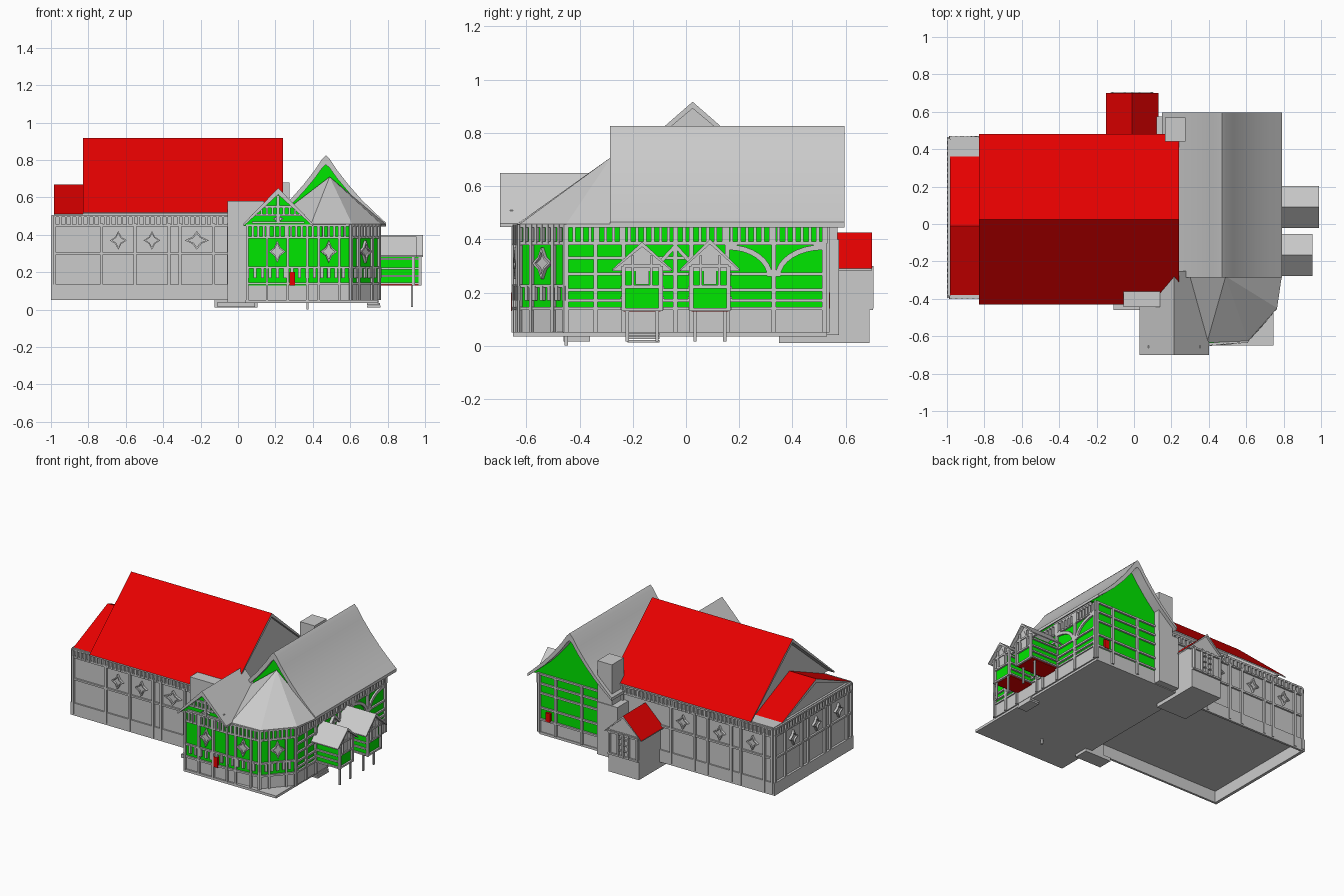
import bpy, bmesh, math
from mathutils import Vector

old = bpy.data.objects.get("Cube")
if old:
    bpy.data.objects.remove(old, do_unlink=True)

GREY, GREEN, RED = range(3)
materials = []
for label, rgb in (("plain grey", (.6, .6, .6)), ("wall green", (0, .8, 0)),
                   ("roof red", (.87, 0, 0))):
    m = bpy.data.materials.new(label)
    m.use_nodes = True
    m.diffuse_color = (*rgb, 1)
    m.node_tree.nodes["Principled BSDF"].inputs["Base Color"].default_value = (*rgb, 1)
    materials.append(m)


def prism(bm, points, vec, mat=GREY):
    """Extrude a flat outline along a vector."""
    near = [bm.verts.new(p) for p in points]
    far = [bm.verts.new(Vector(p) + Vector(vec)) for p in points]
    faces = [bm.faces.new(near), bm.faces.new(far[::-1])]
    for i in range(len(near)):
        j = (i + 1) % len(near)
        faces.append(bm.faces.new((near[i], far[i], far[j], near[j])))
    for f in faces:
        f.material_index = mat


def finish(name, bm):
    bmesh.ops.recalc_face_normals(bm, faces=bm.faces)
    mesh = bpy.data.meshes.new(name)
    for m in materials:
        mesh.materials.append(m)
    bm.to_mesh(mesh)
    bm.free()
    obj = bpy.data.objects.new(name, mesh)
    bpy.context.collection.objects.link(obj)
    return obj


def block(name, outline, z0, z1, mat=GREY):
    bm = bmesh.new()
    prism(bm, [(x, y, z0) for x, y in outline], (0, 0, z1 - z0), mat)
    return finish(name, bm)


def box(name, x0, x1, y0, y1, z0, z1, mat=GREY):
    return block(name, [(x0, y0), (x1, y0), (x1, y1), (x0, y1)], z0, z1, mat)


def roof(name, axis, centre, lo, hi, half, mat=GREY, thick=.025, gables=()):
    """Double-pitched roof from a half profile, thinner at the eaves, with gable walls."""
    def place(o, along, z):
        return (along, centre + o, z) if axis == "x" else (centre + o, along, z)

    def run(length):
        return (length, 0, 0) if axis == "x" else (0, length, 0)
    width = half[-1][0]
    top = [(-o, z) for o, z in half[:0:-1]] + list(half)
    under = [(o, z - thick * (1 - .6 * abs(o) / width)) for o, z in top]
    bm = bmesh.new()
    prism(bm, [place(o, lo, z) for o, z in top + under[::-1]], run(hi - lo), mat)
    bmesh.ops.recalc_face_normals(bm, faces=bm.faces)
    for f in bm.faces:  # soffits and verges stay plain
        if f.normal.z < .1:
            f.material_index = GREY
    shell = finish(name, bm)
    for at, colour in gables:
        bm = bmesh.new()
        prism(bm, [place(o, at, z) for o, z in under], run(.015), colour)
        finish(name + "_gable", bm)
    return shell


class Timber:
    """Timber framing laid on an upright wall plane."""
    def __init__(self, name, origin, direction):
        self.name, self.bm = name, bmesh.new()
        self.o = Vector((*origin, 0))
        self.u = Vector((*direction, 0)).normalized()
        self.n = Vector((self.u.y, -self.u.x, 0))

    def shape(self, pts, depth=.012, mat=GREY):
        prism(self.bm, [self.o + self.u * s + Vector((0, 0, z)) for s, z in pts],
              self.n * depth, mat)

    def rect(self, s0, s1, z0, z1, depth=.012, mat=GREY):
        self.shape([(s0, z0), (s1, z0), (s1, z1), (s0, z1)], depth, mat)

    def posts(self, at, z0, z1, w=.016):
        for s in at:
            self.rect(s - w / 2, s + w / 2, z0, z1, .015)

    def rails(self, at, s0, s1, w=.012):
        for z in at:
            self.rect(s0, s1, z - w / 2, z + w / 2)

    def slats(self, s0, s1, z0, z1, gap=.03):
        n = max(1, round((s1 - s0) / gap))
        self.posts([s0 + (s1 - s0) * i / n for i in range(n + 1)], z0, z1, gap * .4)

    def star(self, s, z, w=.045, h=.05):
        """Four-pointed window with a raised rim."""
        def ring(k):
            out = []
            for i in range(16):
                a = math.tau * i / 16
                r = (1, .64, .52, .64)[i % 4] * k
                out.append((s + w * r * math.cos(a), z + h * r * math.sin(a)))
            return out
        outer, inner = ring(1), ring(.72)
        for i in range(16):
            j = (i + 1) % 16
            self.shape([outer[i], outer[j], inner[j], inner[i]], .016)
        self.shape(inner, .004)

    def brace(self, s, z, rx, rz, w=.02):
        """Quarter arch brace."""
        arc = [math.pi / 2 * i / 8 for i in range(9)]
        for a, b in zip(arc, arc[1:]):
            self.shape([(s + math.cos(t) * (rx - k * math.copysign(1, rx)),
                         z + math.sin(t) * (rz - k))
                        for t, k in ((a, 0), (b, 0), (b, w), (a, w))])

    def done(self):
        finish(self.name, self.bm)


# Long hall on an open skirt, with its red roofs
box("hall_walls", -.985, .2, -.385, .455, .13, .51)
box("hall_front_skirt", -1, .04, -.395, -.38, .05, .135)
box("hall_back_skirt", -1, .2, .45, .465, .05, .135)
box("hall_west_skirt", -1, -.98, -.395, .465, .05, .135)
roof("hall_roof", "x", .025, -.83, .24, [(0, .917), (.455, .52)], RED,
     gables=((-.78, GREY), (.2, GREY)))
roof("west_roof", "x", -.01, -.985, -.78, [(0, .67), (.37, .51)], RED, gables=((-.97, GREY),))

for name, origin, way, s0, s1, stars in (
        ("hall_front_timber", (0, -.385), (1, 0), -.98, -.05, (-.64, -.46, -.22)),
        ("hall_back_timber", (0, .455), (-1, 0), -.16, .98, (.3, .58, .83)),
        ("hall_west_timber", (-.985, 0), (0, -1), -.45, .38, (-.25, 0, .24))):
    t = Timber(name, origin, way)
    t.rails((.3, .45, .5), s0, s1)
    t.slats(s0, s1, .45, .5)
    t.posts([s0, s1] + [s - .09 for s in stars] + [s + .09 for s in stars], .06, .46)
    for s in stars:
        t.star(s, .37, .065 if s == -.22 else .045)
    t.done()

# East wing with faceted bay and front gabled wing
plan = [(.05, -.64), (.37, -.64), (.6, -.62), (.75, -.45), (.75, .525),
        (.22, .525), (.2, .3), (.05, -.36)]
block("wing_walls", plan, .13, .455, GREEN)
block("wing_plinth", [(x + (.004 if x > .3 else -.004), y) for x, y in plan], .05, .135)
box("wing_floor", .04, .745, -.65, .53, .035, .052)
sweep = [(0, .825), (.02, .805), (.06, .745), (.12, .668), (.19, .588), (.26, .52), (.32, .465)]
shell = roof("wing_roof", "y", .47, -.285, .595, sweep, thick=.05,
             gables=((-.26, GREEN), (.51, GREEN)))
shell.data.shade_smooth()
shell.data.set_sharp_from_angle(angle=.5)
roof("front_wing_roof", "y", .215, -.7, -.25, [(0, .65), (.185, .46)], thick=.035,
     gables=((-.65, GREEN),))

# Faceted bay roof
bm = bmesh.new()
eaves = [(.16, -.28), (.39, -.635), (.61, -.625), (.765, -.45), (.79, -.28)]
prism(bm, [(x, y, .445) for x, y in eaves], (0, 0, .012))
apex = bm.verts.new((.49, -.28, .71))
rim = [v for v in bm.verts if .45 < v.co.z < .5]
for a, b in zip(rim, rim[1:] + rim[:1]):
    bm.faces.new((a, b, apex))
finish("bay_roof", bm)

# Timber on the wing
t = Timber("east_timber", (.75, 0), (0, 1))
t.rails((.14, .17, .21, .27, .385, .45), -.45, .525)
t.rails((.33,), -.45, .15)
t.slats(-.45, .525, .385, .455)
t.posts((-.45, -.34, -.235, -.04, .02, .155, .33, .52), .05, .455)
t.brace(.16, .26, .165, .12)
t.brace(.515, .26, -.18, .12)
for side in (-1, 1):  # small gable between the porches
    t.shape([(-.04, .385), (-.04, .365), (-.04 + side * .06, .3), (-.04 + side * .06, .32)], .02)
t.done()

for name, a, b in (("front_wing_timber", *plan[0:2]), ("bay_front_timber", *plan[1:3]),
                   ("bay_side_timber", *plan[2:4])):
    t = Timber(name, a, Vector(b) - Vector(a))
    length = (Vector(b) - Vector(a)).length
    mid = length / 2
    t.rails((.14, .225, .385, .45), 0, length)
    t.slats(0, length, .385, .455)
    t.slats(0, length, .17, .225, .04)
    t.posts((0, mid - .055, mid + .055, length), .05, .455, .013)
    t.star(mid, .31, .045, .06)
    t.done()

t = Timber("back_timber", (0, .525), (-1, 0))
t.rails((.14, .22, .32, .385, .45), -.75, -.22)
t.posts((-.745, -.62, -.42, -.25), .05, .455)
t.rect(-.69, -.655, .14, .2, .016, RED)
t.done()

t = Timber("front_gable_timber", (.215, -.65), (1, 0))
t.rails((.465, .505), -.14, .14)
t.rails((.55,), -.075, .075)
t.slats(-.09, .09, .505, .55)
t.posts((0,), .46, .61)
t.star(0, .485, .03, .03)
t.done()
box("red_front_box", .275, .305, -.658, -.64, .13, .2, RED)
box("support_post", .365, .378, -.457, -.443, 0, .06)

# Raised porches on the east side
for label, c, end, ridge in (("south", -.165, .93, .39), ("north", .09, .965, .4)):
    name = label + "_porch"
    box(name + "_body", .74, end, c - .07, c + .07, .14, .29, GREEN)
    box(name + "_floor", .74, end, c - .07, c + .07, .128, .14, RED)
    roof(name + "_roof", "x", c, .74, end + .025, [(0, ridge), (.112, .288)], thick=.018,
         gables=((end - .012, GREY),))
    t = Timber(name + "_timber", (end, c), (0, 1))
    t.posts((-.07, .07), .13, .3)
    t.posts((-.035, .035), .22, .34, .01)
    t.rails((.136, .222, .3), -.07, .07)
    t.rect(-.025, .025, .23, .3, .006)
    t.shape([(-.025, .3), (.025, .3), (0, .35)], .006)
    t.done()
    for side, way in ((-.07, 1), (.07, -1)):
        t = Timber(name + "_side_timber", (0, c + side), (way, 0))
        t.rails((.14, .18, .22, .27), *sorted((way * .75, way * end)), .01)
        t.done()
        y = c + side * .8
        box(name + "_post", .925, .935, y - .006, y + .006, .015, .13)
for i in range(3):
    box("wing_step", .69, .762 - .004 * i, -.22, -.1, .012 + .013 * i, .022 + .013 * i)

# Back entry hut
box("hut_body", -.125, .105, .44, .69, .01, .3)
box("hut_base", -.125, .105, .35, .69, .01, .05)
roof("hut_roof", "y", -.01, .4, .7, [(0, .425), (.14, .29)], RED, .016, ((.672, GREY),))
t = Timber("hut_timber", (-.01, .69), (-1, 0))
t.rails((.14, .29), -.115, .115)
t.posts((-.105, -.04, 0, .04, .105), .14, .3, .012)
t.rails((.18, .22, .26), -.04, .04, .006)
t.done()

# Chimneys
box("front_chimney", -.055, .14, -.445, -.36, .04, .58)
box("front_chimney_base", -.11, .09, -.46, -.36, .015, .04)
box("back_chimney", .165, .275, .44, .57, .3, .68)
box("back_chimney_base", .12, .275, .44, .575, .04, .4)
